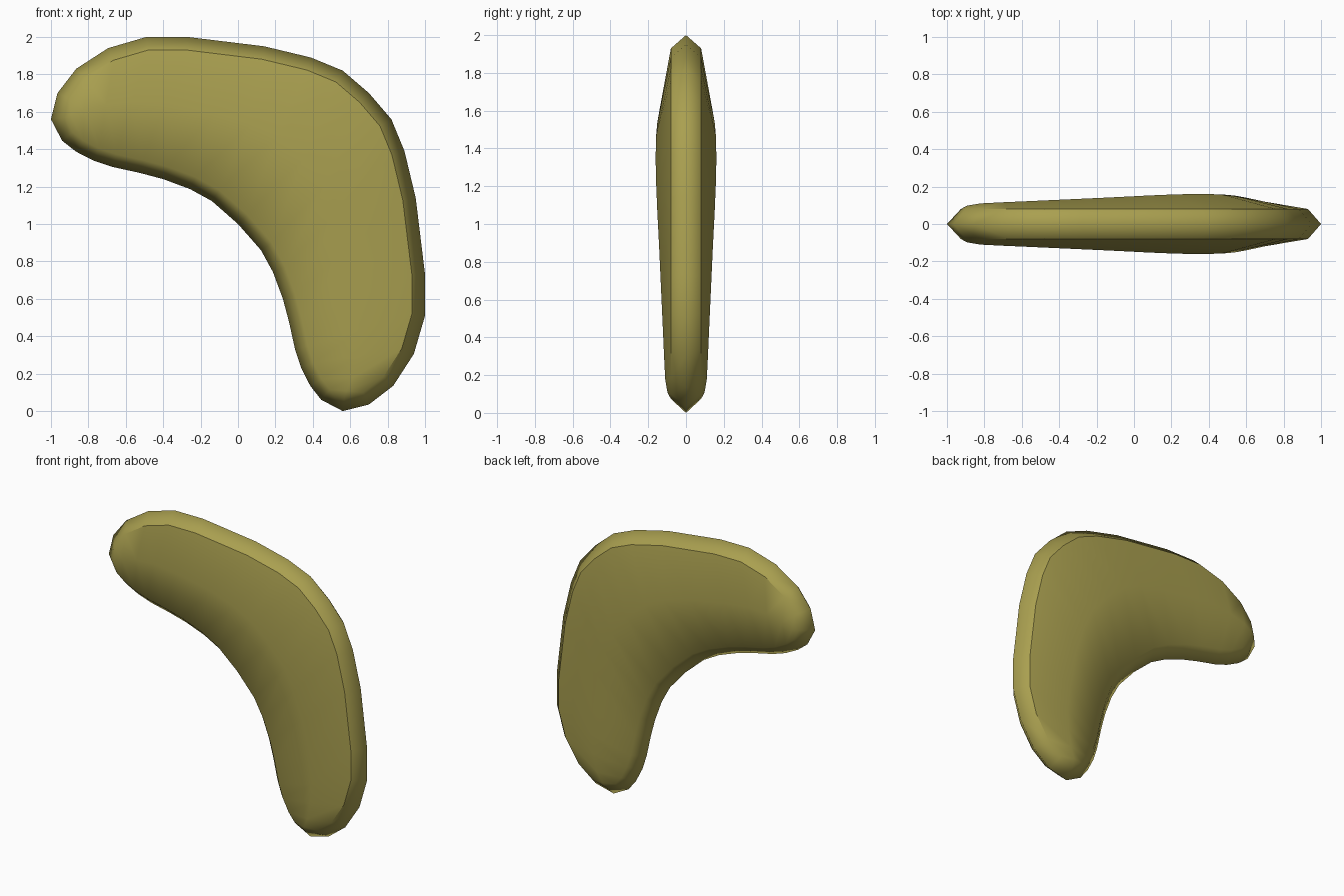
import bpy, bmesh
from mathutils import Vector

if "Cube" in bpy.data.objects:
    bpy.data.objects.remove(bpy.data.objects["Cube"])

# Half outlines (x, z) from the left tip to the elbow; the other half is mirrored on the diagonal
tip = (-1.0, 1.56)
outer_half = [(-.965, 1.70), (-.865, 1.83), (-.695, 1.94), (-.49, 2.0), (-.27, 2.0),
              (.14, 1.95), (.39, 1.89), (.56, 1.82), (.70, 1.70)]
inner_half = [(-.94, 1.445), (-.866, 1.387), (-.77, 1.338), (-.67, 1.305), (-.524, 1.273),
              (-.40, 1.24), (-.257, 1.187), (-.14, 1.123), (0.0, 1.0)]
height_half = [.098, .11, .116, .122, .13, .142, .152, .158, .161]
RIM_Y, RIM_W = .08, .07


def mirrored(half):
    return half + [(z - 1, x + 1) for x, z in reversed(half[:-1])]


outer, inner = mirrored(outer_half), mirrored(inner_half)
heights = height_half + height_half[-2::-1]
n = len(outer)
loop = [Vector(p) for p in [tip] + outer + [(tip[1] - 1, tip[0] + 1)] + inner[::-1]]
m = len(loop)


def inset(i):
    # mitred inward offset of the clockwise outline
    a = (loop[i] - loop[i - 1]).normalized()
    b = (loop[(i + 1) % m] - loop[i]).normalized()
    na, nb = Vector((a.y, -a.x)), Vector((b.y, -b.x))
    s = (na + nb).normalized()
    return loop[i] + s * (RIM_W / max(s.dot(na), .8))


bm = bmesh.new()
edge_ring = [bm.verts.new((p.x, 0, p.y)) for p in loop]
rim_points = [inset(i) for i in range(m)]

for side in (-1, 1):
    # bevelled rim
    rim = [bm.verts.new((p.x, side * RIM_Y, p.y)) for p in rim_points]
    for i in range(m):
        j = (i + 1) % m
        bm.faces.new((edge_ring[i], edge_ring[j], rim[j], rim[i]))
    # gently domed face with a ridge along the middle
    ridge = []
    for k in range(n):
        c = (rim_points[1 + k] + rim_points[m - 1 - k]) / 2
        ridge.append(bm.verts.new((c.x, side * heights[k], c.y)))
    top = rim[1:n + 1]
    low = [rim[m - 1 - k] for k in range(n)]
    for k in range(n - 1):
        bm.faces.new((top[k], top[k + 1], ridge[k + 1], ridge[k]))
        bm.faces.new((ridge[k], ridge[k + 1], low[k + 1], low[k]))
    for t, k in ((rim[0], 0), (rim[n + 1], n - 1)):
        bm.faces.new((t, top[k], ridge[k]))
        bm.faces.new((t, ridge[k], low[k]))
    # crisp crease along the outer curve
    for k in range(1, n - 2):
        bm.edges.get((top[k], top[k + 1])).smooth = False

bmesh.ops.recalc_face_normals(bm, faces=bm.faces)
for f in bm.faces:
    f.smooth = True
mesh = bpy.data.meshes.new("boomerang")
bm.to_mesh(mesh)
bm.free()
obj = bpy.data.objects.new("boomerang", mesh)
bpy.context.collection.objects.link(obj)

mat = bpy.data.materials.new("olive_yellow")
mat.diffuse_color = (.40, .35, .08, 1)
mat.use_nodes = True
mat.node_tree.nodes["Principled BSDF"].inputs["Base Color"].default_value = mat.diffuse_color
mesh.materials.append(mat)
